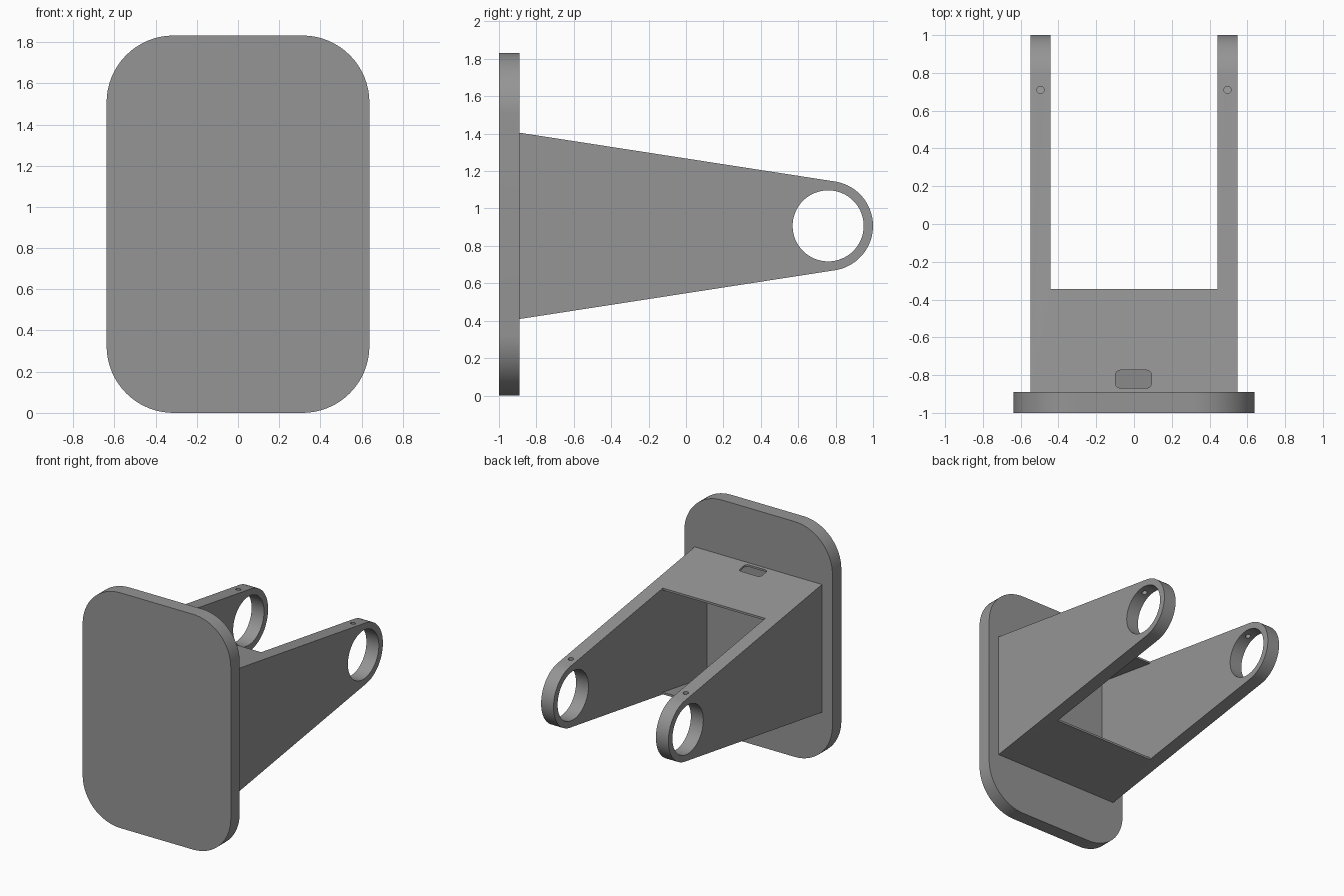
import bpy, bmesh, math
from mathutils import Vector

if "Cube" in bpy.data.objects:
    bpy.data.objects.remove(bpy.data.objects["Cube"])

grey = bpy.data.materials.new("mid grey")
grey.diffuse_color = (0.3, 0.3, 0.3, 1)
grey.use_nodes = True
grey.node_tree.nodes["Principled BSDF"].inputs["Base Color"].default_value = grey.diffuse_color


def prism(name, points, to_3d, depth):
    """Extrude a closed 2D outline, placed by to_3d, along the depth vector."""
    bm = bmesh.new()
    face = bm.faces.new([bm.verts.new(to_3d(a, b)) for a, b in points])
    ext = bmesh.ops.extrude_face_region(bm, geom=[face])
    moved = [v for v in ext["geom"] if isinstance(v, bmesh.types.BMVert)]
    bmesh.ops.translate(bm, verts=moved, vec=Vector(depth))
    bmesh.ops.recalc_face_normals(bm, faces=bm.faces)
    mesh = bpy.data.meshes.new(name)
    bm.to_mesh(mesh)
    bm.free()
    obj = bpy.data.objects.new(name, mesh)
    bpy.context.collection.objects.link(obj)
    mesh.materials.append(grey)
    return obj


def arc(ca, cb, r, start, end, n):
    return [(ca + r * math.cos(t), cb + r * math.sin(t))
            for t in (math.radians(start + (end - start) * i / n) for i in range(n + 1))]


def rounded_rect(ca, cb, ha, hb, r, n):
    pts = []
    for i, (sa, sb) in enumerate([(1, 1), (-1, 1), (-1, -1), (1, -1)]):
        pts += arc(ca + sa * (ha - r), cb + sb * (hb - r), r, 90 * i, 90 * i + 90, n)
    return pts


def cut(target, cutter):
    mod = target.modifiers.new("cut", "BOOLEAN")
    mod.operation = "DIFFERENCE"
    mod.solver = "EXACT"
    mod.object = cutter
    bpy.context.view_layer.objects.active = target
    bpy.ops.object.modifier_apply(modifier=mod.name)
    bpy.data.objects.remove(cutter)


def smooth(obj):
    bpy.ops.object.select_all(action="DESELECT")
    obj.select_set(True)
    bpy.context.view_layer.objects.active = obj
    bpy.ops.object.shade_smooth_by_angle(angle=math.radians(30))


# Dimensions of the tapered frame
MID, BACK, EYE_Y, EYE_R = 0.907, -0.89, 0.76, 0.24
HALF, SLOPE, WALL = 0.498, 0.157, 0.015
tilt = math.degrees(math.atan(SLOPE))


def half_height(y):
    return HALF - SLOPE * (y - BACK)


# Mounting plate with rounded corners
plate = prism("mounting_plate", rounded_rect(0, 0.916, 0.638, 0.916, 0.325, 16),
              lambda a, b: (a, -1, b), (0, 0.11, 0))

# Tapered frame: two arms joined by thin top and bottom webs
outline = [(BACK, MID + HALF), (BACK, MID - HALF)]
outline += arc(EYE_Y, MID, EYE_R, -90 + tilt, 90 - tilt, 40)
frame = prism("arm_frame", outline, lambda a, b: (-0.548, a, b), (1.096, 0, 0))

# Hollow between the webs, open towards the back
lip = -0.345
upper = [(BACK - 0.05, half_height(BACK - 0.05) - WALL), (lip, half_height(lip) - WALL),
         (lip, 0.8), (1.2, 0.8)]
hollow = [(y, MID + h) for y, h in upper] + [(y, MID - h) for y, h in reversed(upper)]
cut(frame, prism("hollow_cutter", hollow, lambda a, b: (-0.441, a, b), (0.882, 0, 0)))

# Large round eyes through both arms
cut(frame, prism("eye_cutter", arc(EYE_Y, MID, 0.19, 0, 354.375, 63),
                 lambda a, b: (-1, a, b), (2, 0, 0)))

# Small screw holes down into the eyes
for x in (-0.495, 0.495):
    cut(frame, prism("screw_cutter", arc(x, 0.71, 0.019, 0, 345, 23),
                     lambda a, b: (a, b, MID), (0, 0, 0.5)))

# Cable slot in the top web
cut(frame, prism("slot_cutter", rounded_rect(-0.003, -0.821, 0.095, 0.047, 0.025, 6),
                 lambda a, b: (a, b, MID), (0, 0, 0.8)))

for part in (plate, frame):
    smooth(part)
